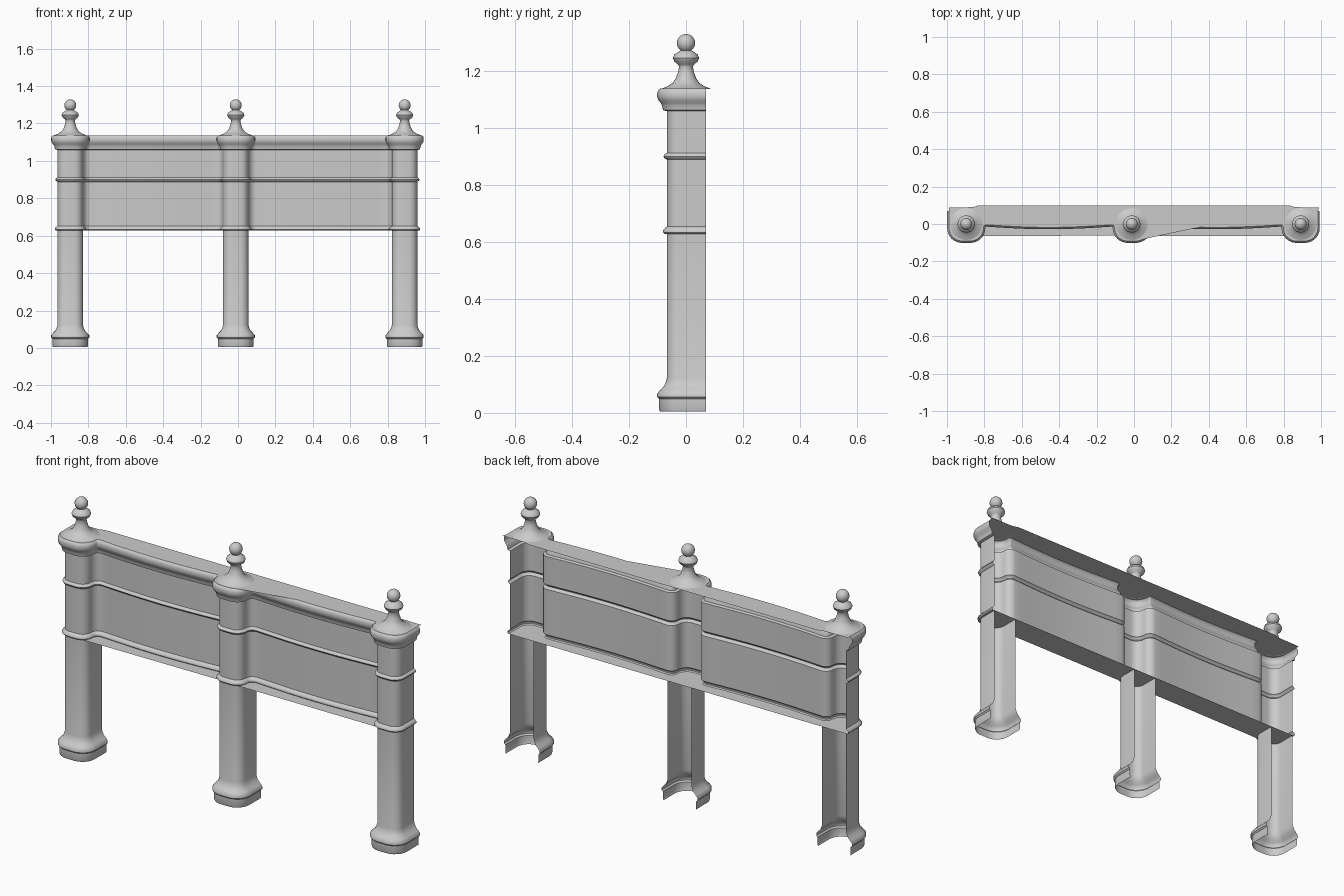
import bpy, bmesh
from math import sin, cos, pi
from mathutils import Vector

if "Cube" in bpy.data.objects:
    bpy.data.objects.remove(bpy.data.objects["Cube"])

POSTS = [(-0.897, "left"), (-0.012, "middle"), (0.891, "right")]
HALF, FRONT, BACK, ROUND = 0.068, -0.067, 0.07, 0.045   # post section
PANEL_Y, FILLET, BOW = 0.02, 0.04, 0.014                # panel section


def arc(cx, cy, r, a0, a1, n=6):
    return [Vector((cx + r * cos(a0 + (a1 - a0) * i / n),
                    cy + r * sin(a0 + (a1 - a0) * i / n))) for i in range(n + 1)]


def post_front(cx):
    """Rounded front of one post, left to right."""
    c = HALF - ROUND
    return (arc(cx - c, FRONT + ROUND, ROUND, pi, 1.5 * pi)
            + arc(cx + c, FRONT + ROUND, ROUND, 1.5 * pi, 2 * pi))


def offset(path, d):
    out = []
    for i, p in enumerate(path):
        t = Vector((0, 0))
        if i > 0:
            t += (p - path[i - 1]).normalized()
        if i < len(path) - 1:
            t += (path[i + 1] - p).normalized()
        t.normalize()
        out.append(p + Vector((t.y, -t.x)) * d)
    return out


def finish(bm, name):
    me = bpy.data.meshes.new(name)
    bm.to_mesh(me)
    bm.free()
    ob = bpy.data.objects.new(name, me)
    bpy.context.collection.objects.link(ob)
    bpy.ops.object.select_all(action='DESELECT')
    ob.select_set(True)
    bpy.context.view_layer.objects.active = ob
    bpy.ops.object.shade_smooth_by_angle(angle=0.7)
    return ob


def sweep(name, path, profile):
    """Open shell: plan outline raised through (z, outward offset) steps."""
    bm = bmesh.new()
    rings = [[bm.verts.new((p.x, p.y, z)) for p in offset(path, d)] for z, d in profile]
    for a, b in zip(rings, rings[1:]):
        for i in range(len(a) - 1):
            bm.faces.new((a[i], a[i + 1], b[i + 1], b[i]))
    return finish(bm, name)


def plate(name, points, z):
    bm = bmesh.new()
    f = bm.faces.new([bm.verts.new((p[0], p[1], z)) for p in points])
    bmesh.ops.triangulate(bm, faces=[f])
    return finish(bm, name)


def lathe(name, cx, profile, n=24):
    bm = bmesh.new()
    rings = [[bm.verts.new((cx + r * cos(2 * pi * k / n), r * sin(2 * pi * k / n), z))
              for k in range(n)] for r, z in profile]
    for a, b in zip(rings, rings[1:]):
        for k in range(n):
            bm.faces.new((a[k], a[(k + 1) % n], b[(k + 1) % n], b[k]))
    bm.faces.new(rings[-1])
    return finish(bm, name)


# Plan outline of the upper part: posts joined by slightly bowed panels
outline = [Vector((POSTS[0][0] - HALF, BACK))]
for i, (cx, _) in enumerate(POSTS):
    outline += post_front(cx)
    if i < 2:
        x0, x1 = cx + HALF + FILLET, POSTS[i + 1][0] - HALF - FILLET
        outline += arc(x0, PANEL_Y - FILLET, FILLET, pi, pi / 2)
        outline += [Vector((x0 + (x1 - x0) * k / 16, PANEL_Y - BOW * sin(pi * k / 16)))
                    for k in range(1, 16)]
        outline += arc(x1, PANEL_Y - FILLET, FILLET, pi / 2, 0)
outline.append(Vector((POSTS[-1][0] + HALF, BACK)))
# Drop coincident neighbours so the normals stay clean
outline = [p for i, p in enumerate(outline) if i == 0 or (p - outline[i - 1]).length > 0.003]

# Upper shell: bottom bead, middle bead, cornice
upper = [(0.628, 0), (0.628, 0.009), (0.633, 0.014), (0.640, 0.014), (0.646, 0.009),
         (0.653, 0), (0.888, 0), (0.894, 0.009), (0.900, 0.012), (0.906, 0.009),
         (0.912, 0), (1.058, 0), (1.062, 0.014), (1.078, 0.017), (1.086, 0.021),
         (1.097, 0.030), (1.108, 0.034), (1.122, 0.034), (1.131, 0.031), (1.137, 0.024)]
sweep("panel_shell", outline, upper)
plate("bottom_shelf", outline, 0.628)
plate("top_plate", offset(outline, 0.024)
      + [(0.99, 0.088), (0.86, 0.09), (0.83, 0.1), (-0.83, 0.1), (-0.86, 0.09), (-0.99, 0.088)],
      1.137)

# Legs with flared feet, open at the back, and turned finials
leg = [(0.004, 0.024), (0.012, 0.027), (0.048, 0.027), (0.055, 0.034), (0.068, 0.034),
       (0.080, 0.024), (0.092, 0.012), (0.105, 0.005), (0.122, 0), (0.628, 0)]
finial = [(0.088, 1.136), (0.064, 1.146), (0.046, 1.158), (0.036, 1.173), (0.029, 1.192),
          (0.024, 1.214), (0.028, 1.222), (0.041, 1.232), (0.046, 1.245), (0.041, 1.257),
          (0.028, 1.266)]
finial += [(0.032 * sin(a), 1.297 - 0.032 * cos(a))
           for a in [pi * k / 10 for k in range(2, 10)] + [3.1]]
for cx, side in POSTS:
    path = ([Vector((cx - HALF, BACK))] + post_front(cx) + [Vector((cx + HALF, BACK))])
    sweep(side + "_leg", path, leg)
    lathe(side + "_finial", cx, finial)
